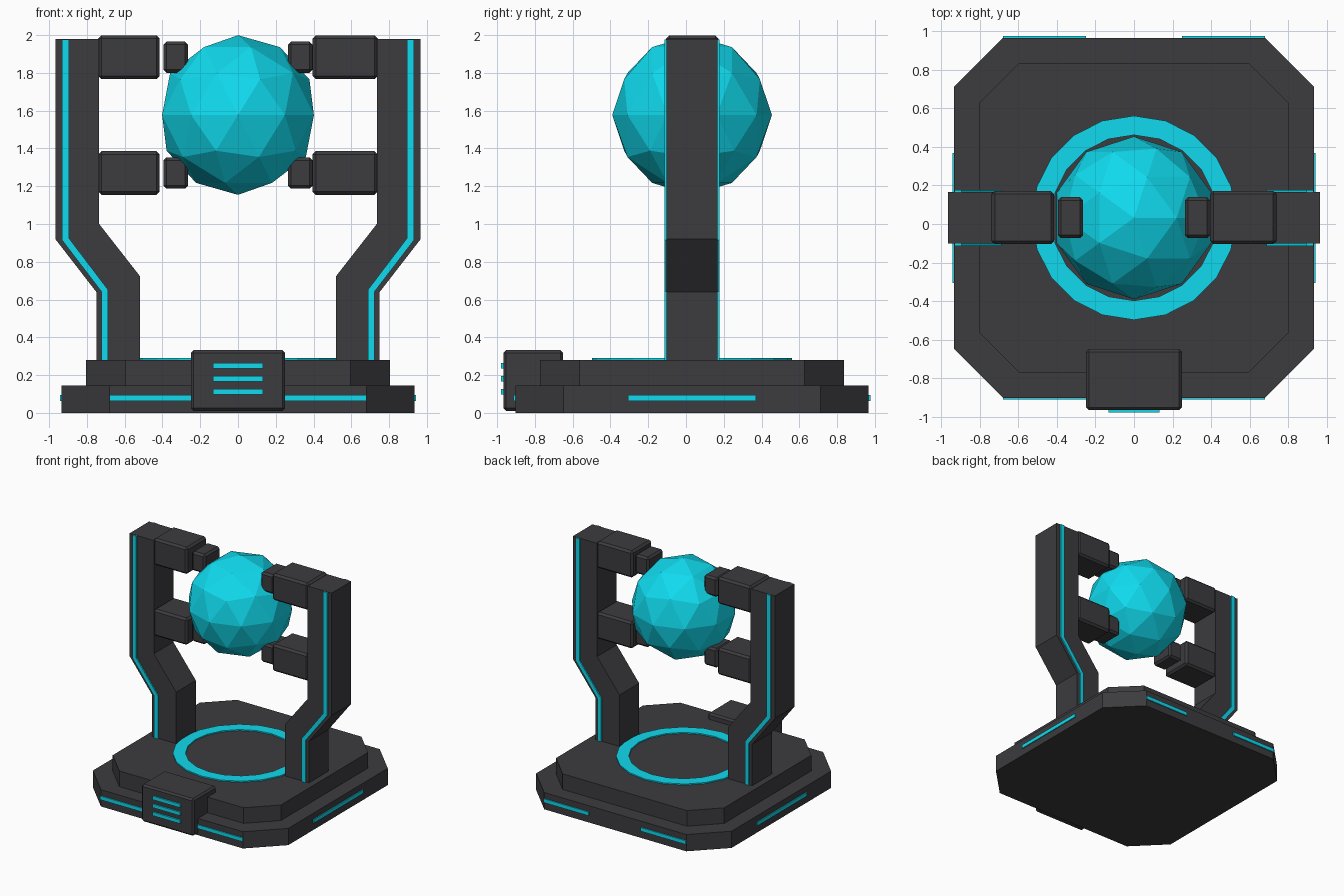
import bpy, bmesh, math

if "Cube" in bpy.data.objects:
    bpy.data.objects.remove(bpy.data.objects["Cube"])

CY = 0.032  # shared centre line of the machine in y


def material(name, rgb):
    m = bpy.data.materials.new(name)
    m.diffuse_color = (*rgb, 1)
    m.use_nodes = True
    m.node_tree.nodes["Principled BSDF"].inputs["Base Color"].default_value = m.diffuse_color
    return m


DARK = material("dark_metal", (0.045, 0.043, 0.048))
GLOW = material("cyan_glow", (0.005, 0.70, 0.85))


def finish(name, bm, mat):
    bmesh.ops.recalc_face_normals(bm, faces=bm.faces)
    me = bpy.data.meshes.new(name)
    bm.to_mesh(me)
    bm.free()
    me.materials.append(mat)
    ob = bpy.data.objects.new(name, me)
    bpy.context.collection.objects.link(ob)
    return ob


def prism(name, points, shift, mat):
    """Extrude a closed 3D outline along a vector."""
    bm = bmesh.new()
    face = bm.faces.new([bm.verts.new(p) for p in points])
    ext = bmesh.ops.extrude_face_region(bm, geom=[face])
    moved = [v for v in ext["geom"] if isinstance(v, bmesh.types.BMVert)]
    bmesh.ops.translate(bm, verts=moved, vec=shift)
    return finish(name, bm, mat)


def box(name, lo, hi, mat, bevel=0):
    bm = bmesh.new()
    bmesh.ops.create_cube(bm, size=1)
    for v in bm.verts:
        v.co = [(a + b) / 2 + c * (b - a) for a, b, c in zip(lo, hi, v.co)]
    if bevel:
        bmesh.ops.bevel(bm, geom=bm.edges[:], offset=bevel, segments=1,
                        affect='EDGES', profile=0.5)
    return finish(name, bm, mat)


def octagon_slab(name, half, flat, z0, z1):
    pts = [(half, -flat), (half, flat), (flat, half), (-flat, half),
           (-half, flat), (-half, -flat), (-flat, -half), (flat, -half)]
    prism(name, [(x, y + CY, z0) for x, y in pts], (0, 0, z1 - z0), DARK)


# Two-tier base
octagon_slab("base_lower", 0.935, 0.68, 0, 0.145)
octagon_slab("base_upper", 0.805, 0.595, 0.145, 0.28)

# Light ring set in the floor
bm = bmesh.new()
N = 20
loops = []
for r, z in ((0.53, 0.275), (0.53, 0.29), (0.43, 0.29), (0.43, 0.275)):
    loops.append([bm.verts.new((r * math.sin(2 * math.pi * i / N),
                                CY + r * math.cos(2 * math.pi * i / N), z))
                  for i in range(N)])
for k in range(4):
    a, b = loops[k], loops[(k + 1) % 4]
    for i in range(N):
        j = (i + 1) % N
        bm.faces.new((a[i], a[j], b[j], b[i]))
finish("floor_ring", bm, GLOW)

# Control console with three light bars
box("console", (-0.25, -0.967, 0.01), (0.25, -0.65, 0.332), DARK, 0.015)
for z in (0.112, 0.181, 0.25):
    box("console_bar", (-0.133, -0.98, z - 0.015), (0.133, -0.96, z + 0.015), GLOW)

# Core sphere
bm = bmesh.new()
bmesh.ops.create_icosphere(bm, subdivisions=2, radius=0.4225)
bmesh.ops.translate(bm, verts=bm.verts, vec=(0, CY, 1.577))
finish("core_sphere", bm, GLOW)

ARM = [(0.75, 0.27), (0.75, 0.64), (0.967, 0.92), (0.967, 1.98),
       (0.735, 1.98), (0.735, 1.0), (0.52, 0.725), (0.52, 0.27)]
STRIP = [(0.723, 0.28), (0.723, 0.642), (0.932, 0.915), (0.932, 1.978),
         (0.895, 1.978), (0.895, 0.925), (0.688, 0.652), (0.688, 0.28)]

for s, side in ((-1, "left"), (1, "right")):
    # Cranked arm with light strips front and back
    prism(side + "_arm", [(s * x, CY - 0.134, z) for x, z in ARM], (0, 0.268, 0), DARK)
    for t in (-1, 1):
        prism(side + "_arm_strip", [(s * x, CY + t * 0.125, z) for x, z in STRIP],
              (0, t * 0.02, 0), GLOW)

    # Clamps and pads holding the core
    inner = 0.415 if s < 0 else 0.395
    for z in (1.27, 1.883):
        xs = sorted((s * inner, s * 0.74))
        box(side + "_clamp", (xs[0], CY - 0.137, z - 0.116),
            (xs[1], CY + 0.14, z + 0.116), DARK, 0.017)
        xs = sorted((s * 0.264, s * 0.395))
        box(side + "_clamp_pad", (xs[0], CY - 0.106, z - 0.083),
            (xs[1], CY + 0.108, z + 0.083), DARK, 0.017)

    # Light strips around the base edge
    xs = sorted((s * 0.925, s * 0.943))
    box(side + "_base_strip", (xs[0], -0.307, 0.062), (xs[1], 0.37, 0.094), GLOW)
    xs = sorted((s * 0.25, s * 0.68))
    for t in (-1, 1):
        ys = sorted((CY + t * 0.925, CY + t * 0.944))
        box("base_strip", (xs[0], ys[0], 0.062), (xs[1], ys[1], 0.094), GLOW)
